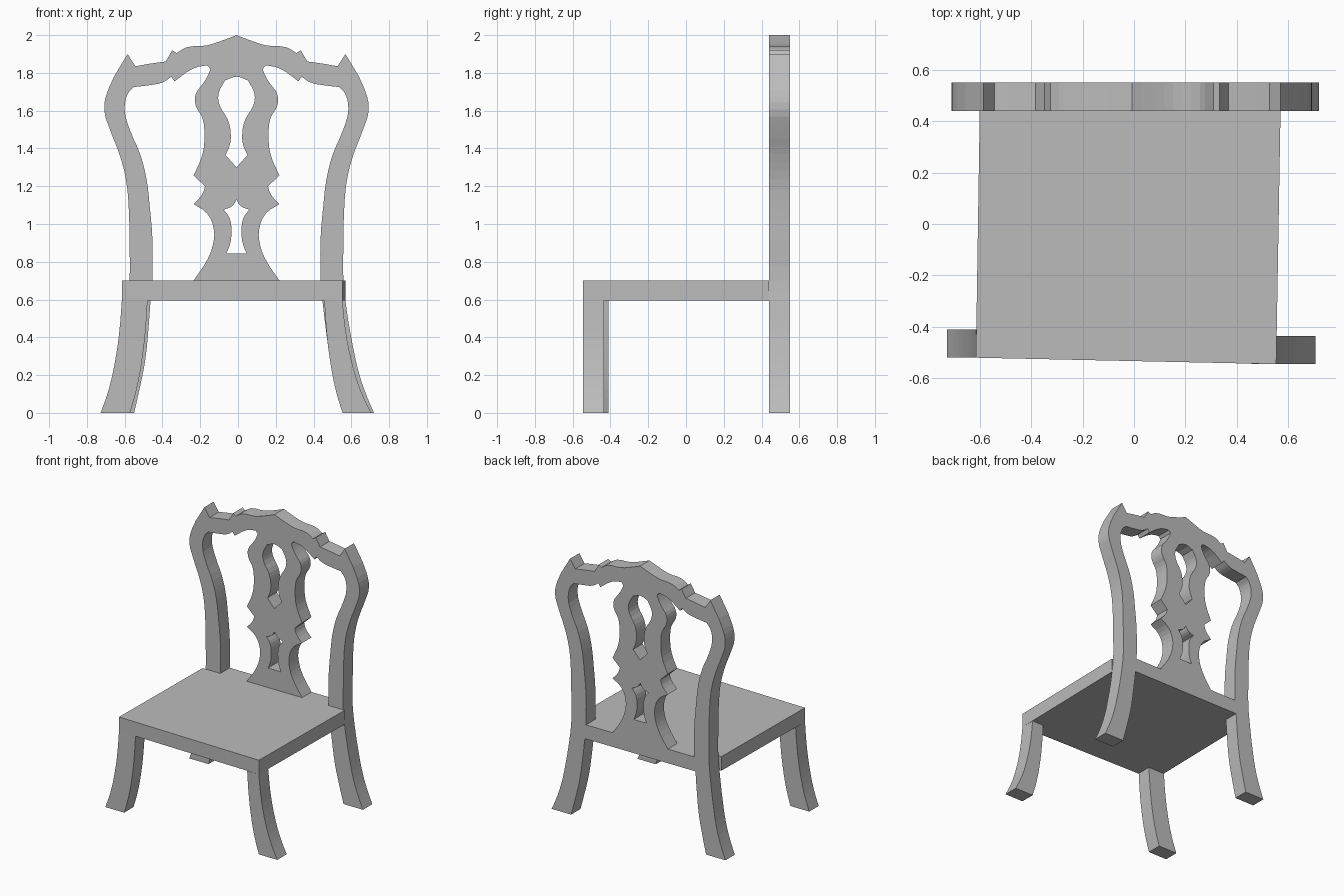
import bpy, bmesh, math
from mathutils import Vector

if "Cube" in bpy.data.objects:
    bpy.data.objects.remove(bpy.data.objects["Cube"], do_unlink=True)

grey = bpy.data.materials.new("plain grey")
grey.use_nodes = True
grey.diffuse_color = (0.5, 0.5, 0.5, 1)
grey.node_tree.nodes["Principled BSDF"].inputs["Base Color"].default_value = grey.diffuse_color

CENTRE = -0.008        # mirror line of the back frame
THICK = 0.11           # thickness of the sawn boards
SEAT_BOTTOM, SEAT_TOP = 0.595, 0.70


def add_spline(curve, points):
    """Closed outline: gentle bends become smooth, tight ones stay sharp."""
    spline = curve.splines.new('BEZIER')
    spline.bezier_points.add(len(points) - 1)
    spline.use_cyclic_u = True
    spline.resolution_u = 3
    for i, bp in enumerate(spline.bezier_points):
        here = Vector(points[i])
        before = here - Vector(points[i - 1])
        after = Vector(points[(i + 1) % len(points)]) - here
        sharp = before.angle(after) > math.radians(40)
        bp.co = (here.x, here.y, 0)
        bp.handle_left_type = bp.handle_right_type = 'VECTOR' if sharp else 'AUTO'


def sawn_board(name, outlines, front_y):
    """Upright board cut to the outlines; inner outlines become holes."""
    curve = bpy.data.curves.new(name, 'CURVE')
    curve.dimensions = '2D'
    curve.fill_mode = 'BOTH'
    curve.extrude = THICK / 2
    for points in outlines:
        add_spline(curve, points)
    obj = bpy.data.objects.new(name, curve)
    bpy.context.collection.objects.link(obj)
    obj.location.y = front_y + THICK / 2
    obj.rotation_euler.x = math.pi / 2
    bpy.ops.object.select_all(action='DESELECT')
    obj.select_set(True)
    bpy.context.view_layer.objects.active = obj
    bpy.ops.object.convert(target='MESH')
    mesh = obj.data
    bm = bmesh.new()
    bm.from_mesh(mesh)
    bmesh.ops.remove_doubles(bm, verts=bm.verts, dist=0.0005)
    bmesh.ops.recalc_face_normals(bm, faces=bm.faces)
    bm.to_mesh(mesh)
    bm.free()
    mesh.materials.clear()
    mesh.materials.append(grey)
    bpy.ops.object.shade_flat()
    return obj


def placed(points, side):
    """Half outline to frame coordinates; the feet lean slightly to +x."""
    return [(CENTRE + side * x + 0.022 * max(0, SEAT_BOTTOM - z), z) for x, z in points]


def whole(points):
    """Join a half outline that starts on the mirror line with its mirror."""
    other = [p for p in points if p[0] > 0]
    return placed(points, 1) + placed(other, -1)[::-1]


# Back frame: crest, posts, rear legs and underside of the rear rail
outer = [
    (0, 2), (.065, 1.975), (.16, 1.945), (.265, 1.935), (.317, 1.905), (.34, 1.92),
    (.375, 1.86), (.45, 1.85), (.535, 1.835), (.577, 1.9), (.68, 1.71), (.7, 1.605),
    (.67, 1.5), (.62, 1.37), (.585, 1.235), (.57, 1.075), (.567, .92), (.566, .7),
    (.582, .545), (.608, .37), (.64, .21), (.68, .085), (.715, 0), (.555, 0),
    (.525, .12), (.49, .28), (.47, .44), (.455, SEAT_BOTTOM)]

# Opening between post and splat
opening = [
    (.445, SEAT_TOP), (.445, .92), (.46, 1.1), (.476, 1.235), (.51, 1.37), (.565, 1.5),
    (.592, 1.605), (.575, 1.69), (.545, 1.725), (.46, 1.735), (.39, 1.75), (.345, 1.78),
    (.328, 1.755), (.225, 1.825), (.155, 1.84), (.138, 1.82), (.155, 1.78), (.18, 1.74),
    (.215, 1.69), (.217, 1.63), (.18, 1.56), (.17, 1.47), (.18, 1.37), (.227, 1.257),
    (.167, 1.2), (.18, 1.16), (.227, 1.105), (.155, 1.055), (.12, .97), (.125, .89),
    (.155, .81), (.228, SEAT_TOP)]

# Pierced shapes in the splat
keyhole = [(0, 1.78), (.06, 1.76), (.095, 1.69), (.09, 1.63), (.045, 1.55),
           (.03, 1.47), (.038, 1.41), (.058, 1.365), (0, 1.3)]
slot = [(0, 1.13), (.022, 1.095), (.068, 1.076), (.036, 1.03), (.027, .95),
        (.035, .89), (.053, .845)]

sawn_board("back_frame", [whole(outer), placed(opening, 1), placed(opening, -1),
                          whole(keyhole), whole(slot)], 0.44)

# Front legs: shared outward sweep as (height, fraction of the kick)
sweep = [(SEAT_BOTTOM, 0), (.44, .11), (.28, .31), (.12, .63), (0, 1)]


def front_leg(name, outer_top, outer_foot, inner_top, inner_foot, front_y):
    outside = [(outer_top + (outer_foot - outer_top) * f, z) for z, f in sweep]
    inside = [(inner_top + (inner_foot - inner_top) * f, z) for z, f in sweep]
    sawn_board(name, [outside + inside[::-1]], front_y)


front_leg("front_leg_right", -.615, -.727, -.479, -.572, -.52)
front_leg("front_leg_left", .553, .705, .457, .553, -.545)

# Seat: a slightly skewed slab
bm = bmesh.new()
corners = [(-.615, -.52), (.553, -.545), (.57, .44), (-.6, .44)]
base = bm.faces.new([bm.verts.new((x, y, SEAT_BOTTOM)) for x, y in corners])
top = bmesh.ops.extrude_face_region(bm, geom=[base], use_keep_orig=True)
rise = [v for v in top["geom"] if isinstance(v, bmesh.types.BMVert)]
bmesh.ops.translate(bm, verts=rise, vec=(0, 0, SEAT_TOP - SEAT_BOTTOM))
bmesh.ops.recalc_face_normals(bm, faces=bm.faces)
seat_mesh = bpy.data.meshes.new("seat")
bm.to_mesh(seat_mesh)
bm.free()
seat_mesh.materials.append(grey)
seat = bpy.data.objects.new("seat", seat_mesh)
bpy.context.collection.objects.link(seat)
